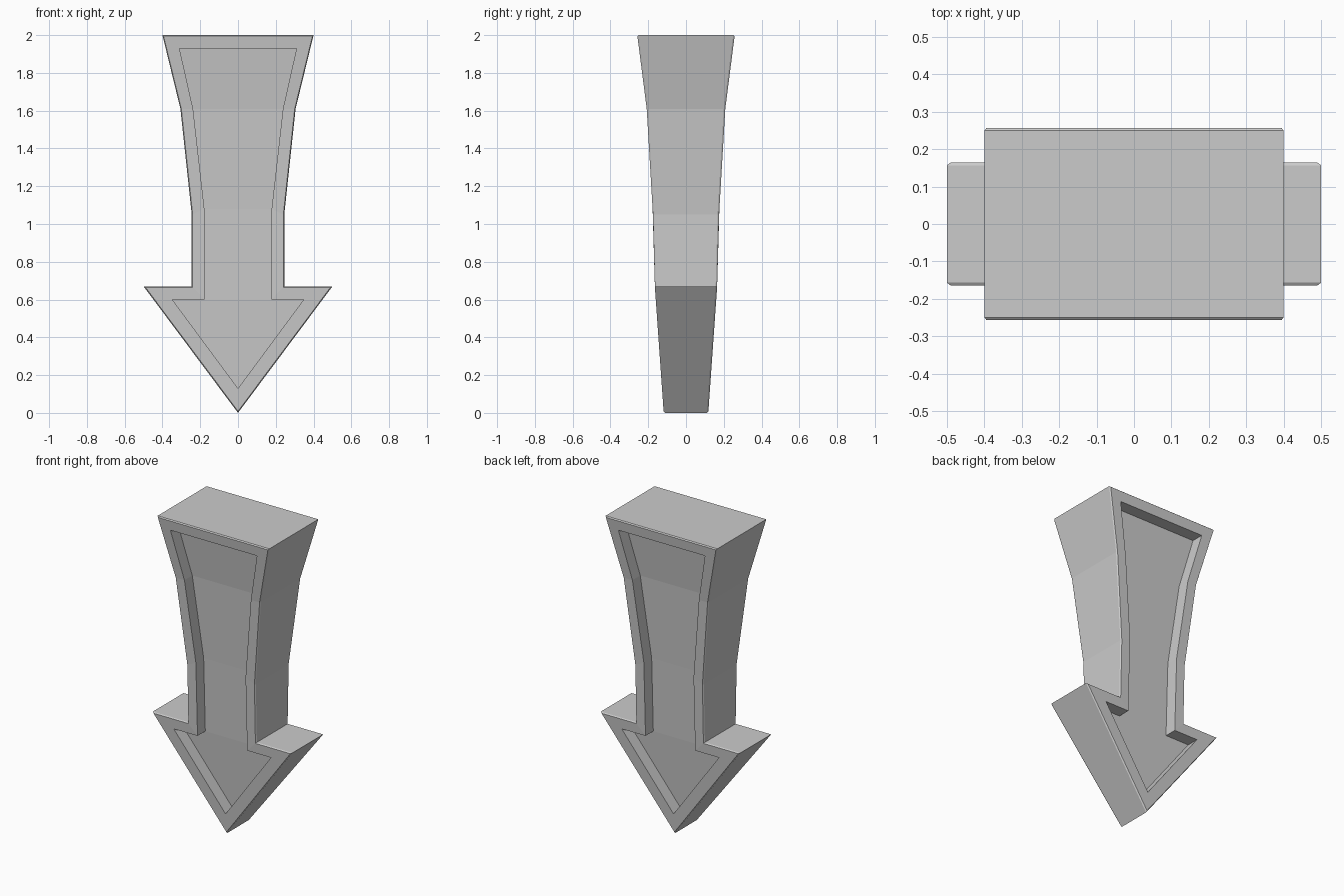
import bpy, bmesh

cube = bpy.data.objects.get("Cube")
if cube:
    bpy.data.objects.remove(cube, do_unlink=True)

# Half outlines (x, z), from the top corner down to the tip
OUTER = [(0.4, 2), (0.305, 1.61), (0.245, 1.05), (0.245, 0.67), (0.5, 0.67), (0, 0)]
LIP = [(0.394, 1.994), (0.3, 1.61), (0.24, 1.05), (0.24, 0.665), (0.49, 0.665), (0, 0.009)]
INNER = [(0.31, 1.93), (0.238, 1.61), (0.178, 1.08), (0.178, 0.6), (0.348, 0.6), (0, 0.13)]
# Half thickness by height
THICK = [(0, 0.11), (0.67, 0.157), (1.05, 0.167), (1.61, 0.2), (2, 0.25)]
LIP_OUT = 0.008
RECESS = 0.08


def half_depth(z):
    for (z0, y0), (z1, y1) in zip(THICK, THICK[1:]):
        if z <= z1:
            return y0 + (y1 - y0) * (z - z0) / (z1 - z0)
    return THICK[-1][1]


bm = bmesh.new()


def ring(half, side, offset):
    """Mirrored closed outline placed on one side of the arrow."""
    pts = half + [(-x, z) for x, z in reversed(half[:-1])]
    return [bm.verts.new((x, side * (half_depth(z) + offset), z)) for x, z in pts]


def bridge(a, b):
    for i in range(len(a)):
        j = (i + 1) % len(a)
        bm.faces.new((a[i], a[j], b[j], b[i]))


edges = []
for side in (-1, 1):
    outer = ring(OUTER, side, 0)
    lip = ring(LIP, side, LIP_OUT)
    rim = ring(INNER, side, LIP_OUT)
    floor = ring(INNER, side, LIP_OUT - RECESS)
    # Edge bevel, raised rim, recess walls
    bridge(outer, lip)
    bridge(lip, rim)
    bridge(rim, floor)
    # Recess floor, row by row, then the arrowhead
    n = len(floor)
    for i in range(3):
        bm.faces.new((floor[i], floor[i + 1], floor[n - 2 - i], floor[n - 1 - i]))
    bm.faces.new(floor[3:8])
    edges.append(outer)

# Outer side walls joining front and back
bridge(*edges)
bmesh.ops.recalc_face_normals(bm, faces=bm.faces[:])

mesh = bpy.data.meshes.new("arrow")
bm.to_mesh(mesh)
bm.free()
arrow = bpy.data.objects.new("down_arrow", mesh)
bpy.context.collection.objects.link(arrow)

# Single grey finish
grey = bpy.data.materials.new("plain_grey")
grey.use_nodes = True
colour = (0.6, 0.6, 0.6, 1)
grey.diffuse_color = colour
grey.node_tree.nodes["Principled BSDF"].inputs["Base Color"].default_value = colour
mesh.materials.append(grey)
